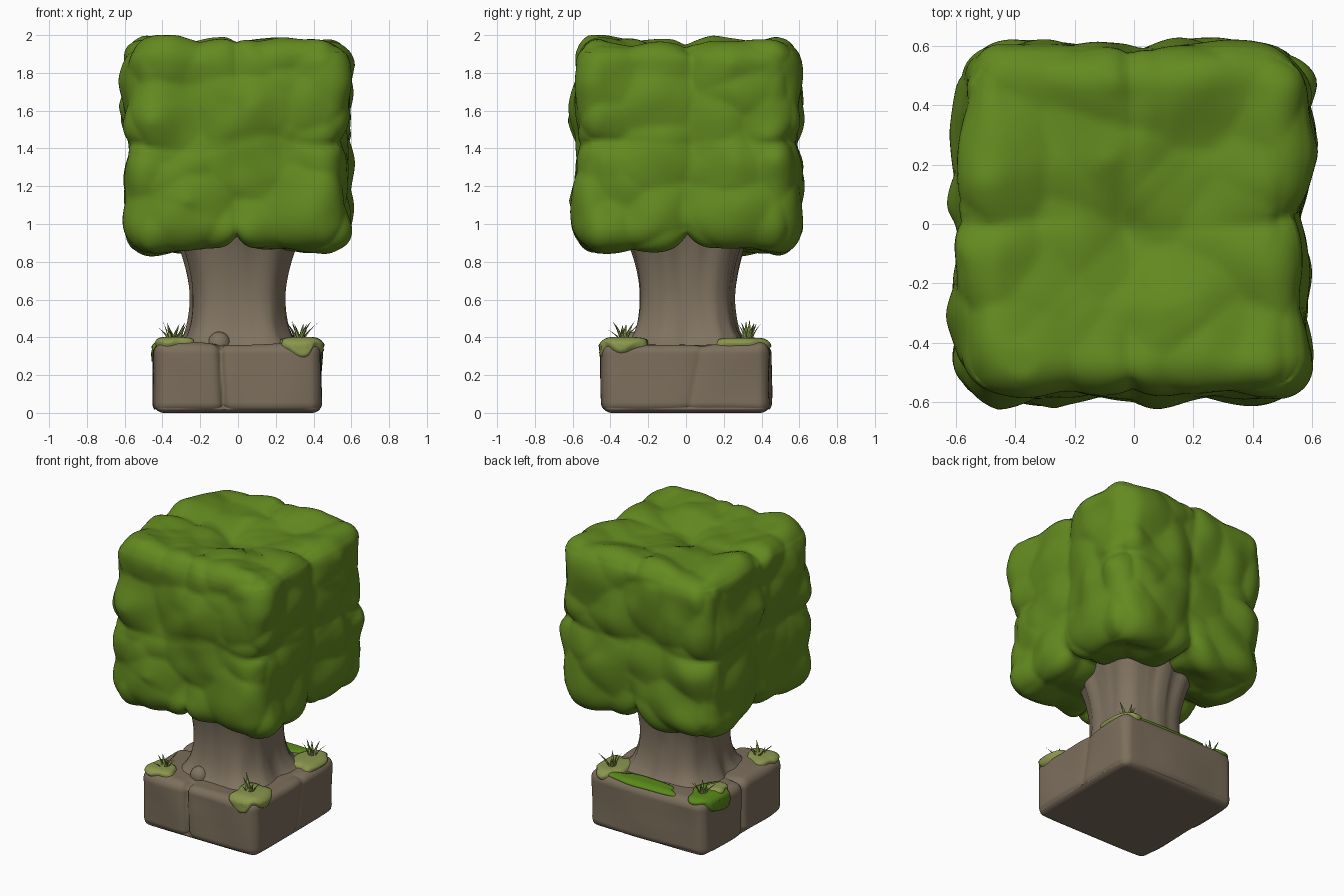
import bpy, bmesh, math, random
from mathutils import Vector, noise

if "Cube" in bpy.data.objects:
    bpy.data.objects.remove(bpy.data.objects["Cube"])

random.seed(4)


def material(name, rgb):
    m = bpy.data.materials.new(name)
    m.diffuse_color = (*rgb, 1)
    m.use_nodes = True
    m.node_tree.nodes["Principled BSDF"].inputs["Base Color"].default_value = m.diffuse_color
    return m


LEAF = material("leaf green", (0.125, 0.252, 0.014))
BARK = material("bark brown", (0.215, 0.170, 0.118))
STONE = material("earth brown", (0.202, 0.157, 0.107))
MOSS = material("pale moss", (0.255, 0.305, 0.075))
BRIGHT = material("bright moss", (0.100, 0.250, 0.010))
GRASS = material("grass green", (0.250, 0.320, 0.075))


def finish(bm, name, mat):
    bmesh.ops.recalc_face_normals(bm, faces=bm.faces)
    me = bpy.data.meshes.new(name)
    bm.to_mesh(me)
    bm.free()
    me.materials.append(mat)
    for p in me.polygons:
        p.use_smooth = True
    ob = bpy.data.objects.new(name, me)
    bpy.context.collection.objects.link(ob)
    return ob


def rounded(p, half, r):
    """Pull a point of a box surface onto the rounded box; return point, normal."""
    core = Vector([max(-(h - r), min(h - r, c)) for c, h in zip(p, half)])
    n = (p - core).normalized()
    return core + n * r, n


def box_mesh(half, cuts):
    bm = bmesh.new()
    bmesh.ops.create_cube(bm, size=2)
    bmesh.ops.subdivide_edges(bm, edges=bm.edges[:], cuts=cuts, use_grid_fill=True)
    for v in bm.verts:
        v.co = Vector([c * h for c, h in zip(v.co, half)])
    return bm


# Foliage: rounded cube with eight corner lobes and leafy bumps
half = Vector((0.588, 0.594, 0.565))
bm = box_mesh(half, 59)
for v in bm.verts:
    p, n = rounded(v.co, half, 0.15)
    rel = sorted(abs(c) / h for c, h in zip(p, half))
    edge = max(0, min(1, (rel[1] - 0.45) / 0.5))      # 1 near cube edges
    wob = noise.noise_vector(p * 3.0) * 0.06
    groove = sum(math.exp(-abs(p[i] + wob[i]) / 0.06) for i in range(3))
    f1 = noise.voronoi(p * 3.3 + wob * 4 + Vector((3, 1, 7)))[0][0]
    d = 0.075 * (0.45 - f1) + 0.02 * noise.noise(p * 5) - 0.05 * groove * (0.25 + 0.75 * edge)
    q = p + n * (d + 0.006)
    # hollow in the top, hollow and clefts in the underside
    mid = 1 - min(1, max(abs(p.x), abs(p.y)) / 0.6)
    if n.z > 0.5:
        q.z -= 0.08 * mid
    low = max(0, -p.z / half.z)
    cleft = max(math.exp(-abs(p.x) / 0.06), math.exp(-abs(p.y) / 0.06))
    q.z += low ** 5 * (0.09 * mid + 0.075 * cleft - 0.035)
    v.co = q + Vector((-0.004, 0.008, 1.425))
    v.co.z = min(v.co.z, 2.0)
finish(bm, "foliage", LEAF)

# Trunk: squarish waisted column with flared roots and ridges
bm = bmesh.new()
SEG, LEV = 72, 28
rings = []
for j in range(LEV + 1):
    z = 0.33 + 0.75 * (j / LEV) ** 1.4
    ring = []
    for i in range(SEG):
        a = math.tau * i / SEG
        c, s = math.cos(a), math.sin(a)
        sq = (abs(c) ** 3.2 + abs(s) ** 3.2) ** (-1 / 3.2)
        flare = math.exp(-(z - 0.33) / 0.055)
        root = 0.5 + 0.5 * math.cos(4 * (a - math.pi / 4))
        ridge = 0.03 * noise.noise(Vector((c * 2.5, s * 2.5, z * 1.2)))
        ridge += 0.012 * noise.noise(Vector((c * 7, s * 7, z * 2)))
        r = (0.246 + 0.6 * (z - 0.6) ** 2) * sq
        r += flare * (0.04 + 0.07 * root) + ridge * (0.5 + abs(z - 0.6) * 2)
        ring.append(bm.verts.new((r * c, 0.005 + r * s, z)))
    rings.append(ring)
for lo, hi in zip(rings, rings[1:]):
    for i in range(SEG):
        k = (i + 1) % SEG
        bm.faces.new((lo[i], lo[k], hi[k], hi[i]))
bm.faces.new(rings[0][::-1])
bm.faces.new(rings[-1])
finish(bm, "trunk", BARK)

# Base block: rounded slab with creases between its stones
bhalf = Vector((0.447, 0.447, 0.184))
BZ = 0.184


def soften(p):
    """Round the vertical corners of the base a little more."""
    k = 1 - 0.04 * min(1, abs(p.x * p.y) / 0.2) ** 6
    return Vector((p.x * k, p.y * k, p.z))


bm = box_mesh(bhalf, 79)
for v in bm.verts:
    p, n = rounded(v.co, bhalf, 0.055)
    d = 0.014 * noise.noise(p * 3.5)
    if p.y < -0.30:
        d -= 0.04 * math.exp(-abs(p.x + 0.085 + 0.05 * p.z) / 0.016) * min(1, (-p.y - 0.3) / 0.1)
    if p.x < -0.30:
        d -= 0.04 * math.exp(-abs(p.y - 0.01) / 0.016) * min(1, (-p.x - 0.3) / 0.1)
    if p.x > 0.36:
        d -= 0.012 * math.exp(-abs(p.y - 0.05 - 0.2 * p.z) / 0.03)
    if n.z > -0.6:
        p = p + n * d
    v.co = soften(p) + Vector((0, 0, BZ))
    v.co.z = max(0, v.co.z)
finish(bm, "base_block", STONE)

# Pebble beside the trunk
bm = bmesh.new()
bmesh.ops.create_icosphere(bm, subdivisions=3, radius=1)
for v in bm.verts:
    v.co = Vector((-0.1 + v.co.x * 0.06, -0.275 + v.co.y * 0.055, 0.365 + v.co.z * 0.065))
finish(bm, "pebble", BARK)


# Moss patches: wavy discs draped over the edges of the base
def moss(name, mat, cx, cy, rx, ry, thick, seed):
    bm = bmesh.new()
    prev, n_ring = None, 12
    for j in range(n_ring + 1):
        t = j / n_ring
        ring = []
        for i in range(48 if j else 1):
            a = math.tau * i / 48
            w = 1 + 0.12 * math.sin(3 * a + seed) + 0.08 * math.sin(5 * a + 2 * seed)
            x, y = cx + rx * t * w * math.cos(a), cy + ry * t * w * math.sin(a)
            q, drop = [], 0
            for c, h in ((x, bhalf.x), (y, bhalf.y)):
                drop += max(0, abs(c) - h)
                q.append(max(-h, min(h, c)))
            p, n = rounded(Vector((q[0], q[1], bhalf.z - drop)), bhalf, 0.055)
            p = soften(p)
            lift = thick * (0.4 if n.z < 0.5 else 1)
            p += n * (lift * math.sqrt(max(0, 1 - t ** 4)) + 0.008 - 0.025 * (j == n_ring))
            ring.append(bm.verts.new(p + Vector((0, 0, BZ))))
        for i in range(48 if j else 0):
            k = (i + 1) % 48
            if j == 1:
                bm.faces.new((prev[0], ring[i], ring[k]))
            else:
                bm.faces.new((prev[i], ring[i], ring[k], prev[k]))
        prev = ring
    me = finish(bm, name, mat).data
    if sum(p.normal.z * p.area for p in me.polygons) < 0:
        me.flip_normals()


moss("moss_front_right", MOSS, 0.345, -0.35, 0.135, 0.165, 0.026, 1.0)
moss("moss_front_left", MOSS, -0.345, -0.35, 0.11, 0.105, 0.026, 2.2)
moss("moss_back_right", MOSS, 0.345, 0.30, 0.11, 0.155, 0.022, 3.1)
moss("moss_back_strip", BRIGHT, 0.06, 0.385, 0.28, 0.07, 0.010, 0.6)
moss("moss_back_left", BRIGHT, -0.395, 0.28, 0.15, 0.165, 0.014, 4.0)
moss("moss_back_left_top", MOSS, -0.375, 0.20, 0.06, 0.075, 0.026, 0.3)


# Grass tufts: curved tapering blades
def tuft(name, cx, cy, height):
    bm = bmesh.new()
    for b in range(6):
        a = math.tau * b / 6 + random.uniform(-0.4, 0.4)
        out = Vector((math.cos(a), math.sin(a), 0))
        side = Vector((-out.y, out.x, 0))
        h, lean = height * random.uniform(0.55, 1), random.uniform(0.03, 0.09)
        prev = None
        for j in range(6):
            t = j / 5
            c = Vector((cx, cy, 0.37)) + out * (0.012 + lean * t ** 1.6) + Vector((0, 0, h * t))
            w = 0.015 * (1 - t ** 1.5) + 0.0006
            ring = [bm.verts.new(c + o) for o in (side * w, -side * w, out * w * 0.5)]
            for i in range(3 if prev else 0):
                k = (i + 1) % 3
                bm.faces.new((prev[i], prev[k], ring[k], ring[i]))
            prev = ring
        bm.faces.new(prev)
    finish(bm, name, GRASS)


tuft("grass_front_right", 0.32, -0.33, 0.125)
tuft("grass_front_left", -0.32, -0.33, 0.12)
tuft("grass_back_right", 0.33, 0.33, 0.13)
tuft("grass_back_left", -0.35, 0.32, 0.12)
